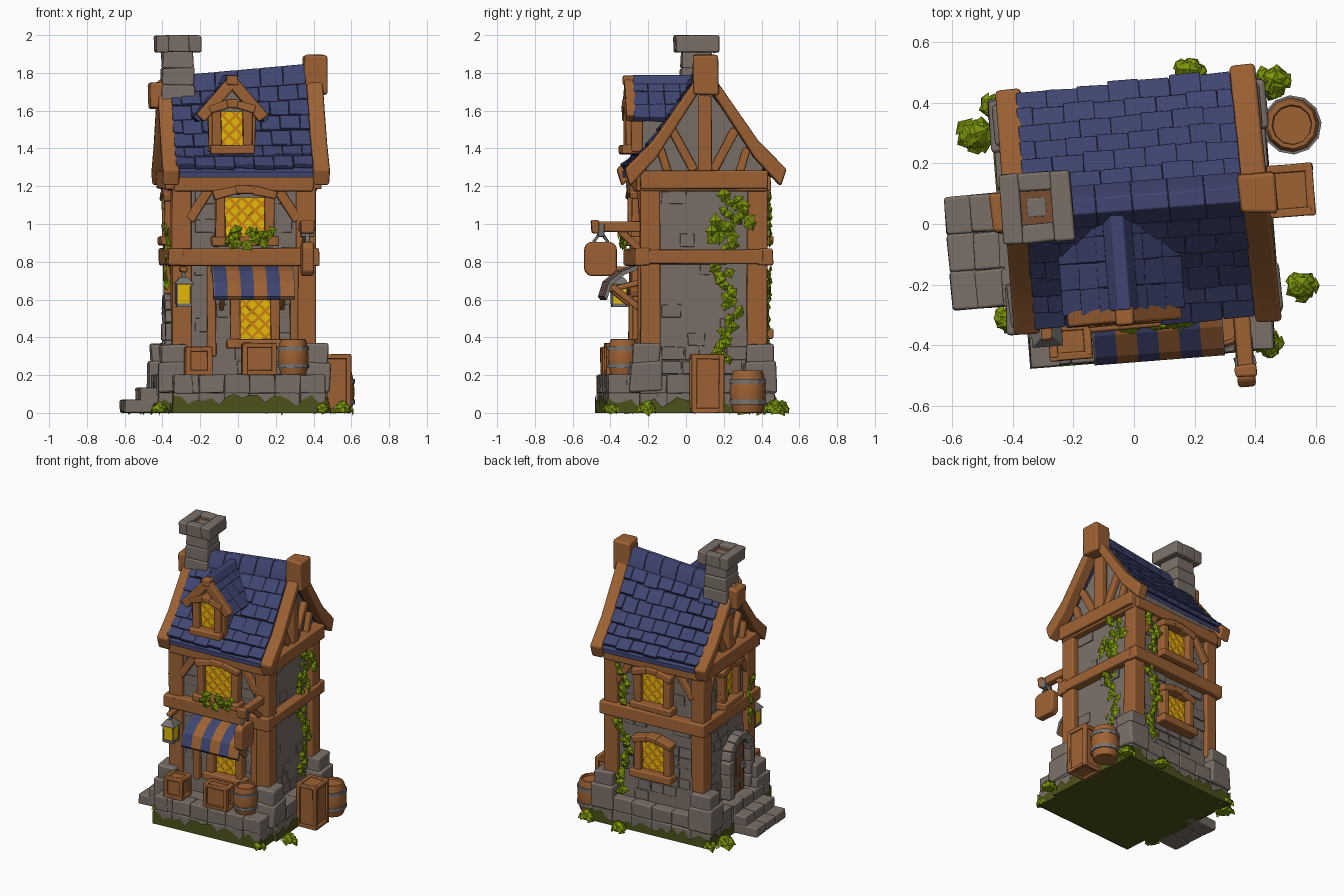
import bpy, bmesh, math, random
from mathutils import Matrix, Vector

random.seed(4)
if "Cube" in bpy.data.objects:
    bpy.data.objects.remove(bpy.data.objects["Cube"])

COLOURS = {"stone": (.195, .16, .138), "wood": (.34, .122, .034), "dark_wood": (.19, .075, .032),
           "roof_blue": (.05, .06, .165), "glow_yellow": (1, .63, .003), "lattice_orange": (.62, .24, .006),
           "leaf_green": (.2, .3, .003), "moss_green": (.075, .085, .01), "metal_grey": (.18, .175, .17)}
MATS = {}
for key, rgb in COLOURS.items():
    m = bpy.data.materials.new(key)
    m.use_nodes = True
    m.diffuse_color = (*rgb, 1)
    m.node_tree.nodes["Principled BSDF"].inputs["Base Color"].default_value = (*rgb, 1)
    m.node_tree.nodes["Principled BSDF"].inputs["Roughness"].default_value = .9
    MATS[key] = m

PARTS = {}
I = Matrix()


def part(name, mat, bevel=.01):
    PARTS[name] = (bmesh.new(), mat, bevel)
    return name


def box(name, c, s, R=I, M=I, j=.004, taper=1):
    for v in bmesh.ops.create_cube(PARTS[name][0], size=1)["verts"]:
        k = taper if v.co.z > 0 else 1
        p = Vector((v.co.x * s[0] * k, v.co.y * s[1] * k, v.co.z * s[2]))
        v.co = M @ (Vector(c) + R @ p) + Vector([random.uniform(-j, j) for _ in range(3)])


def beam(name, p, q, w, t, side=(1, 0, 0), M=I, j=.004):
    p, q = Vector(p), Vector(q)
    y = (q - p).normalized()
    z = Vector(side).cross(y).normalized()
    R = Matrix((y.cross(z), y, z)).transposed().to_4x4()
    box(name, (p + q) / 2, (w, (q - p).length, t), R, M, j)


def prism(name, pts, lo, hi, axis, M=I, warp=None):
    bm, rings = PARTS[name][0], []
    for t in (lo, hi):
        vs = [{"x": (t, a, b), "y": (a, t, b), "z": (a, b, t)}[axis] for a, b in pts]
        rings.append([bm.verts.new(M @ Vector(warp(v) if warp else v)) for v in vs])
        bm.faces.new(rings[-1])
    for i in range(len(pts)):
        k = (i + 1) % len(pts)
        bm.faces.new((rings[0][i], rings[0][k], rings[1][k], rings[1][i]))


def lathe(name, c, prof, n=12):
    bm = PARTS[name][0]
    rings = [[bm.verts.new(Vector(c) + Vector((r * math.cos(a * math.tau / n), r * math.sin(a * math.tau / n), z)))
              for a in range(n)] for r, z in prof]
    for a, b in zip(rings, rings[1:]):
        for i in range(n):
            bm.faces.new((a[i], a[(i + 1) % n], b[(i + 1) % n], b[i]))
    bm.faces.new(rings[0])
    bm.faces.new(rings[-1])


# Wall frames: local x runs along the wall, -y points outward
CX, CY, HX, HY = .01, .065, .34, .305


def wall(deg, half):
    return Matrix.Translation((CX, CY, 0)) @ Matrix.Rotation(math.radians(deg), 4, "Z") @ Matrix.Translation((0, -half, 0))


FRONT, RIGHT, BACK, LEFT = wall(0, HY), wall(90, HX), wall(180, HY), wall(-90, HX)

# Stone base with moss skirt
part("base_core", "stone", 0); part("base_stones", "stone", .008); part("moss_skirt", "moss_green", 0)
OUT = [(-.44, -.28), (-.375, -.28), (-.375, -.445), (.43, -.445), (.43, -.28), (.455, -.28), (.455, .435), (-.44, .435)]
prism("base_core", [(x * .97, y * .97) for x, y in OUT], .01, .195, "z")
prism("moss_skirt", [(x * 1.01, y * 1.01) for x, y in OUT], 0, .015, "z")
moss = PARTS["moss_skirt"][0]
for p, q in zip(OUT, OUT[1:] + OUT[:1]):
    p, q = Vector((*p, 0)), Vector((*q, 0))
    d = (q - p).normalized()
    ang = Matrix.Rotation(math.atan2(d.y, d.x), 4, "Z")
    n = max(1, round((q - p).length / .14))
    for row in range(2):
        for i in range(n):
            c = p + (q - p) * (i + .5) / n + Vector((-d.y, d.x, 0)) * .05
            box("base_stones", (c.x, c.y, .056 + .097 * row), ((q - p).length / n, .1, .098), ang, j=.004)
    m = max(2, round((q - p).length / .04))
    lows = [moss.verts.new(p.lerp(q, i / m) * 1.018) for i in range(m + 1)]
    tops = [moss.verts.new(v.co + Vector((0, 0, random.uniform(.03, .1)))) for v in lows]
    for i in range(m):
        moss.faces.new((lows[i], lows[i + 1], tops[i + 1], tops[i]))
part("corner_stones", "stone", .014)
for x in (-.36, .38):
    for y in (-.245, .36):
        box("corner_stones", (x, y, .19), (.17, .17, .16), j=.008)
        box("corner_stones", (x, y, .31), (.145, .145, .11), j=.008)

# Door steps
part("steps", "stone", .01)
for i, x in enumerate((-.62, -.535, -.45)):
    for y in (-.175, -.05, .075):
        box("steps", ((x - .38) / 2, y, .033 * (i + 1) + .002), (-.38 - x, .125, .066 * (i + 1)), j=.004)

# Walls with scattered bricks
part("walls", "stone", 0); part("wall_bricks", "stone", .004)
box("walls", (CX, CY, .7), (2 * HX, 2 * HY, 1.1), j=0)
for M, half in ((FRONT, HX), (RIGHT, HY), (BACK, HX), (LEFT, HY)):
    for row in range(13):
        u = -half + .08
        while u < half - .15:
            w = random.uniform(.08, .14)
            if random.random() < .35:
                box("wall_bricks", (u + w / 2, 0, .24 + row * .075), (w - .006, .014, .069), M=M, j=.003)
            u += w

# Timber frame
T = part("timber_frame", "wood", .012)
for x in (-.32, .34):
    for y in (-.22, .35):
        box(T, (x, y, .79), (.1, .105, .95), j=.006)
for M, half in ((FRONT, HX), (RIGHT, HY), (BACK, HX), (LEFT, HY)):
    flush = M is RIGHT
    box(T, (0, -.02, .825), (2 * half + (.02 if flush else .12), .08, .075 if flush else .09), M=M)
    box(T, (0, -.015, 1.215), (2 * half + .06, .07, .08), M=M)
    if not flush:
        for s in (-1, 1):
            beam(T, (s * (half - .05), -.012, 1.02), (s * (half - .17), -.012, 1.2), .04, .05, (0, 1, 0), M)
for x in (-.16, .28):
    box(T, (x, -.25, .55), (.045, .05, .5))
for M in (RIGHT, LEFT):
    box(T, (0, -.03, 1.235), (.68, .09, .1), M=M)
    box(T, (0.005, -.025, 1.47), (.07, .05, .42), M=M)
    for s in (-1, 1):
        beam(T, (s * .05, -.02, 1.28), (s * .17, -.02, 1.5), .04, .045, (0, 1, 0), M)
        beam(T, (s * .19, -.02, 1.27), (s * .23, -.02, 1.4), .04, .04, (0, 1, 0), M)

# Main roof, slightly crooked
PROF = [(0, 1.84), (.14, 1.64), (.28, 1.44), (.43, 1.29)]
RY = .07


def slant(v):
    x, y, z = v
    left, right, dy = (.4 - x) / .8, (x + .4) / .8, y - RY
    return (x - .025 * dy * right, RY + dy * (1 - .05 * left), z - .07 * left * max(0, z - 1.28) / .56)


def roof(d, x, s, lift=0):
    (d0, z0), (d1, z1) = next((a, b) for a, b in zip(PROF, PROF[1:]) if d <= b[0] + .001)
    return Vector(slant((x, RY + s * d, z0 + (z1 - z0) * (d - d0) / (d1 - d0) + lift)))


def chevron(prof, thick, shrink):
    top = [(RY - d, z) for d, z in prof[::-1]] + [(RY + d, z) for d, z in prof[1:]]
    return top + [(RY + (y - RY) * shrink, z - thick) for y, z in top[::-1]]


part("gable_walls", "stone", 0); part("roof_deck", "roof_blue", 0); part("bargeboards", "wood", .014)
prism("gable_walls", [(-.24, 1.2), (.38, 1.2), (.38, 1.32), (RY, 1.74), (-.24, 1.32)], -.33, .35, "x", warp=slant)
prism("roof_deck", chevron([(0, 1.795), (.28, 1.4), (.4, 1.275)], .03, 1), -.36, .37, "x", warp=slant)
for x in (-.38, .407):
    prism("bargeboards", chevron(PROF, .09, .93), x - .043, x + .043, "x", warp=slant)
box("bargeboards", (.415, RY, 1.79), (.13, .14, .21), taper=.95, j=.006)
box("bargeboards", (-.415, RY, 1.68), (.1, .13, .14), j=.006)
part("roof_tiles", "roof_blue", .005)
ROWS, COLS, STEP = 7, 7, .058
for s in (-1, 1):
    for r in range(ROWS):
        for c in range(COLS + r % 2):
            w = .72 / COLS
            x = -.355 + w * (c + .5 - .5 * (r % 2))
            lo, hi = max(x - w / 2, -.355), min(x + w / 2, .365)
            x = (lo + hi) / 2
            d1 = (r + 1) * STEP + random.uniform(-.006, .004)
            beam("roof_tiles", roof(max(0, r * STEP - .01), x, s, -.03), roof(d1, x, s, -.012),
                 hi - lo, .03, j=.0025)
for i in range(6):
    prism("roof_tiles", [(RY - .075, 1.745), (RY - .06, 1.79), (RY - .025, 1.85), (RY + .025, 1.85),
                         (RY + .06, 1.79), (RY + .075, 1.745)], -.36 + i * .12, -.241 + i * .12, "x", warp=slant)

# Chimney
part("chimney", "stone", .01); part("flue", "dark_wood", 0)
KX, KY = -.316, .08
for i in range(4):
    box("chimney", (KX, KY, 1.6 + i * .09), (.19 - i * .01, .19 - i * .01, .09), j=.004)
for s in (-1, 1):
    box("chimney", (KX + s * .085, KY, 1.955), (.065, .23, .09))
    box("chimney", (KX, KY + s * .085, 1.955), (.11, .065, .089))
box("flue", (KX, KY, 1.94), (.12, .12, .06), j=0)
box("chimney", (KX, KY, 1.95), (.07, .07, .045), j=0)

# Windows
part("window_glass", "glow_yellow", 0); part("window_lattice", "lattice_orange", 0); part("window_frames", "wood", .01)


def window(M, u, z, a, b, sill=.05):
    M = M @ Matrix.Translation((u, 0, z))
    box("window_glass", (0, -.012, 0), (2 * a, .02, 2 * b), M=M, j=0)
    for s in (-1, 1):
        for k in range(-4, 5):
            c = k * .07 + .02
            e = sorted((s * (-a - c), s * (a - c)))
            lo, hi = max(-b, e[0]), min(b, e[1])
            if hi - lo > .015:
                beam("window_lattice", (c + s * lo, -.021, lo), (c + s * hi, -.021, hi), .005, .014, (0, 1, 0), M, 0)
        box("window_frames", (s * (a + .022), -.025, 0), (.05, .07, 2 * b + .04), M=M)
        beam("window_frames", (s * (a + .06), -.03, b + .01), (s * a * .4, -.03, b + .04), .08, .045, (0, 1, 0), M)
    box("window_frames", (0, -.03, b + .042), (a, .08, .045), M=M)
    box("window_frames", (0, -.035, -b - .02), (2 * a + .09 + sill, .095, .05), M=M)


window(FRONT, .06, .505, .085, .12)
window(FRONT, .005, 1.035, .108, .105)
window(BACK, 0, .54, .09, .1)
window(BACK, 0, 1.03, .09, .1)
window(LEFT, 0, 1.03, .065, .1, .02)

# Dormer
DX = -.055
part("dormer_wall", "stone", 0); part("dormer_tiles", "roof_blue", .005); part("dormer_frame", "wood", .01)
prism("dormer_wall", [(DX - .1, 1.37), (DX + .1, 1.37), (DX + .1, 1.6), (DX, 1.71), (DX - .1, 1.6)], -.265, .02, "y")
window(Matrix.Translation((DX, -.26, 1.505)), 0, 0, .06, .09, .02)
for s in (-1, 1):
    box("dormer_frame", (DX + s * .105, -.265, 1.49), (.04, .06, .22))
    beam("dormer_frame", (DX - s * .012, -.295, 1.765), (DX + s * .168, -.295, 1.56), .055, .06, (0, 1, 0))
    for r in range(3):
        for c in range(4):
            beam("dormer_tiles", (DX + s * (r * .062 - .01), -.245 + c * .085, 1.765 - r * .068),
                 (DX + s * (r * .062 + .066), -.245 + c * .085, 1.69 - r * .068), .085, .04, (0, 1, 0), j=.003)
box("dormer_frame", (DX, -.3, 1.76), (.06, .062, .05))
prism("dormer_tiles", [(DX - .05, 1.74), (DX - .02, 1.788), (DX + .02, 1.788), (DX + .05, 1.74)], -.28, .05, "y")

# Striped awning with end rails
top = [(-.27, .785), (-.36, .75), (-.43, .695), (-.455, .615)]
section = top + [(y + .014, z - .018) for y, z in top[::-1]]
for k, mat in enumerate(("roof_blue", "wood")):
    name = part(("awning_blue_stripes", "awning_wood_stripes")[k], mat, 0)
    for i in range(k, 6, 2):
        prism(name, section, -.16 + i * .07, -.09 + i * .07, "x")
part("awning_rails", "metal_grey", 0)
for x in (-.166, .26):
    prism("awning_rails", section, x, x + .006, "x")
for x in (-.11, .21):
    beam(T, (x, -.26, .55), (x, -.41, .67), .03, .03)
    beam(T, (x, -.26, .69), (x, -.42, .65), .025, .025)

# Arched side door
D = LEFT @ Matrix.Translation((.115, 0, 0))
part("door", "dark_wood", 0); part("door_arch", "stone", .01); part("door_metal", "metal_grey", .004)
arc = [(.1 * math.cos(t * math.pi / 8), .48 + .1 * math.sin(t * math.pi / 8)) for t in range(9)]
prism("door", [(.1, .2), *arc, (-.1, .2)], -.025, .02, "y", D)
for x in (-.05, 0, .05):
    box("door", (x, -.025, .36), (.045, .02, .32), M=D)
for i in range(7):
    t = (i + .5) * math.pi / 7
    box("door_arch", (.125 * math.cos(t), -.03, .48 + .125 * math.sin(t)), (.06, .08, .062),
        Matrix.Rotation(-t, 4, "Y"), D)
for s in (-1, 1):
    for i in range(3):
        box("door_arch", (s * .13, -.03, .25 + i * .09), (.07, .08, .09), M=D)
box("door_metal", (.05, -.042, .38), (.03, .025, .04), M=D)
for z in (.28, .47):
    box("door_metal", (-.02, -.037, z), (.13, .01, .02), M=D, j=0)

# Hanging sign
part("sign_board", "wood", .012); part("sign_hanger", "metal_grey", .004)
SX = .33
beam(T, (SX, -.24, .985), (SX, -.525, .985), .055, .055)
box(T, (SX, -.51, .985), (.07, .04, .07))
beam(T, (SX, -.25, .84), (SX, -.38, .97), .035, .035)
prism("sign_board", [(-.565, .75), (-.54, .725), (-.42, .725), (-.395, .75), (-.395, .88), (-.42, .905),
                     (-.54, .905), (-.565, .88)], SX - .03, SX + .03, "x")
for s in (-1, 1):
    beam("sign_hanger", (SX, -.48, .96), (SX, -.48 + s * .04, .9), .02, .015)
box("sign_hanger", (SX, -.48, .965), (.07, .03, .07))

# Lantern
part("lantern_glow", "glow_yellow", 0); part("lantern_metal", "metal_grey", .003)
LX, LY = -.315, -.33
box("lantern_glow", (LX, LY, .63), (.07, .07, .1), j=0, taper=1.1)
for sx in (-1, 1):
    for sy in (-1, 1):
        box("lantern_metal", (LX + sx * .037, LY + sy * .037, .625), (.01, .01, .1), j=0)
box("lantern_metal", (LX, LY, .57), (.08, .08, .02), j=0)
box("lantern_metal", (LX, LY, .7), (.105, .105, .04), j=0, taper=.4)
box("lantern_metal", (LX, LY, .735), (.02, .02, .05), j=0)
beam(T, (LX, -.25, .76), (LX, -.36, .76), .035, .035)

# Crates and barrels
part("crate_panels", "wood", 0); part("crate_edges", "wood", .006)
part("barrels", "wood", .004); part("barrel_bands", "metal_grey", 0)


def crate(x, y, z, w, d, h):
    box("crate_panels", (x, y, z + h / 2), (w - .025, d - .025, h - .02), j=0)
    for s in (-1, 1):
        for t in (-1, 1):
            a, b, c = (w - .025) / 2, (d - .025) / 2, (h - .025) / 2
            box("crate_edges", (x + s * a, y + t * b, z + h / 2), (.028, .028, h), j=.002)
            box("crate_edges", (x, y + s * b, z + h / 2 + t * c), (w - .02, .026, .026), j=.002)
            box("crate_edges", (x + s * a, y, z + h / 2 + t * c), (.026, d - .02, .026), j=.002)


def barrel(x, y, z, r, h):
    lathe("barrels", (x, y, z), [(r * .8, 0), (r * .95, h * .25), (r, h * .5), (r * .95, h * .75), (r * .82, h),
                                 (r * .68, h), (r * .66, h * .93)])
    for f in (.2, .69):
        lathe("barrel_bands", (x, y, z), [(r * .9, h * f), (r * 1.01, h * f),
                                          (r * 1.01, h * (f + .11)), (r * .9, h * (f + .11))])


crate(-.24, -.37, .2, .14, .12, .15)
crate(.08, -.385, .2, .18, .1, .17)
crate(.525, .07, 0, .15, .17, .31)
barrel(.265, -.355, .2, .082, .19)
barrel(.545, .285, 0, .097, .225)

# Ivy and bushes
part("ivy_leaves", "leaf_green", 0); part("bushes", "leaf_green", 0)


def leaf(name, p, out, size, wild=.35):
    out = (Vector(out) + Vector([random.uniform(-wild, wild) for _ in range(3)])).normalized()
    M = Matrix.Translation(p) @ out.to_track_quat("Z", "Y").to_matrix().to_4x4() @ Matrix.Rotation(random.uniform(0, 6), 4, "Z")
    bm = PARTS[name][0]
    vs = [bm.verts.new(M @ (Vector(v) * size)) for v in
          ((0, -.5, -.1), (.5, 0, -.1), (0, .6, -.2), (-.5, 0, -.1), (0, 0, .15))]
    for i in range(4):
        bm.faces.new((vs[i], vs[(i + 1) % 4], vs[4]))


def ivy(M, u, z0, z1, n, spread=.04, depth=-.05):
    out = M.to_3x3() @ Vector((0, -1, 0))
    for i in range(n):
        z = z0 + (z1 - z0) * i / n
        p = (u + .03 * math.sin(z * 14) + random.uniform(-spread, spread), depth + random.uniform(-.015, .015), z)
        leaf("ivy_leaves", M @ Vector(p), out, random.uniform(.05, .075))


ivy(RIGHT, .12, .28, 1.2, 42, .04)
ivy(RIGHT, .05, .92, 1.03, 8)
ivy(RIGHT, .2, 1.0, 1.15, 6, .02)
ivy(BACK, -.22, .25, .78, 24, .025)
ivy(BACK, -.24, .9, 1.17, 12, .025)
ivy(LEFT, -.09, .92, 1.18, 11, .03)
ivy(LEFT, .24, .68, 1.0, 13, .03, -.06)
ivy(FRONT, .015, .89, .97, 24, .11, -.1)
for x, y, r in ((-.5, .33, .065), (-.43, .42, .05), (.22, .485, .055), (.49, .43, .06),
                (.535, -.25, .055), (.41, -.43, .05), (-.44, -.28, .05)):
    lathe("bushes", (x, y, 0), [(r * .7, .003), (r * .8, r * .4), (r * .3, r * .9)], 6)
    for i in range(12):
        t, h = i * 2.4, i / 12
        o = Vector((math.cos(t) * (1.1 - h), math.sin(t) * (1.1 - h), h + .1))
        leaf("bushes", Vector((x, y, .012)) + o * r * .85, o + Vector((0, 0, .4)), r * 1.1, .2)

# Turn every part into an object
for name, (bm, mat, bevel) in PARTS.items():
    bmesh.ops.recalc_face_normals(bm, faces=bm.faces)
    mesh = bpy.data.meshes.new(name)
    bm.to_mesh(mesh)
    bm.free()
    mesh.materials.append(MATS[mat])
    ob = bpy.data.objects.new(name, mesh)
    ob.rotation_euler.z = math.radians(4.5)
    bpy.context.collection.objects.link(ob)
    if bevel:
        mod = ob.modifiers.new("soft_edges", "BEVEL")
        mod.width, mod.segments, mod.limit_method = bevel, 2, "ANGLE"
        mesh.polygons.foreach_set("use_smooth", [True] * len(mesh.polygons))
        mod.harden_normals = True
